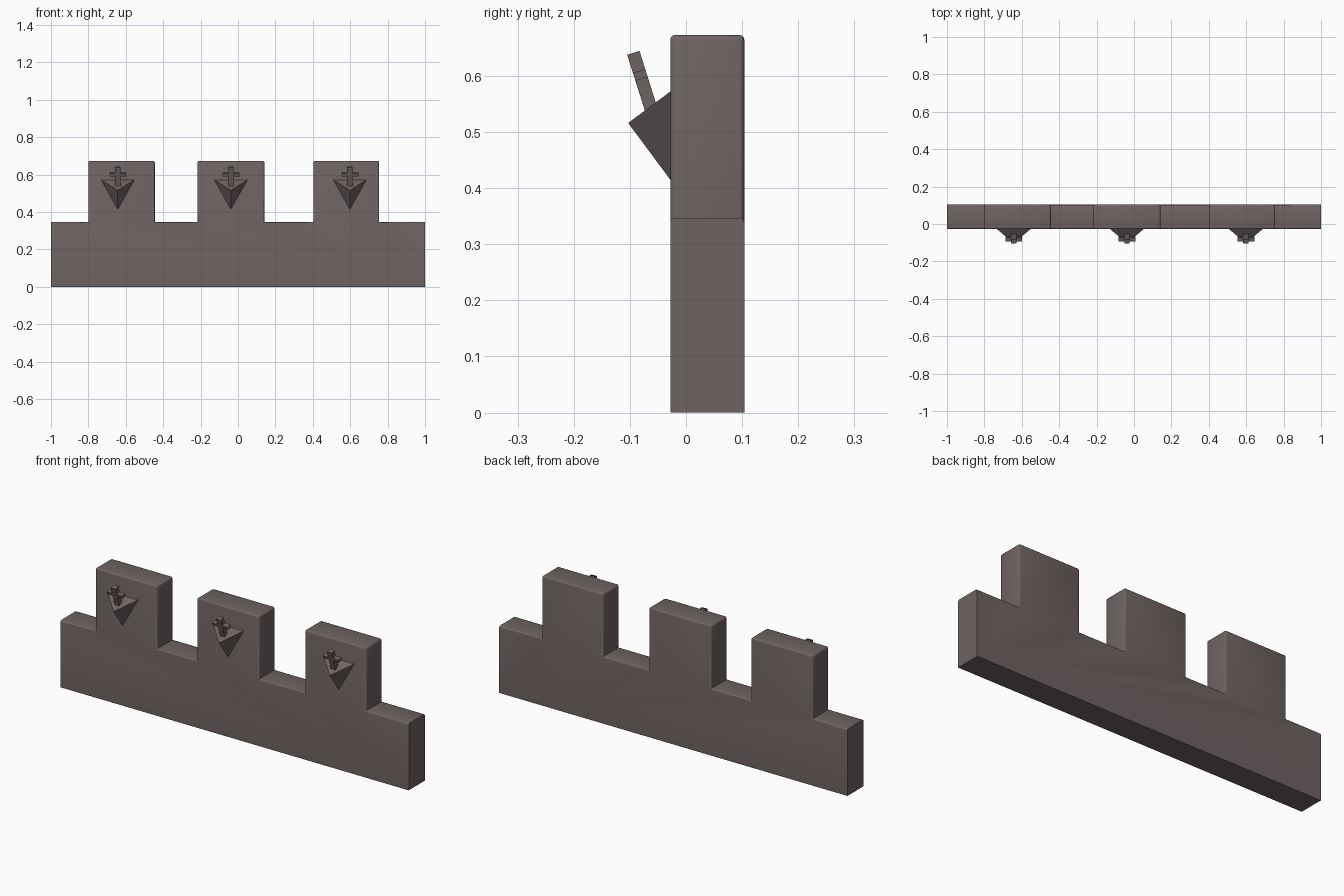
import bpy, bmesh, math
from mathutils import Matrix, Vector

if "Cube" in bpy.data.objects:
    bpy.data.objects.remove(bpy.data.objects["Cube"])

stone = bpy.data.materials.new("dark_stone")
stone.diffuse_color = (0.155, 0.125, 0.122, 1)
stone.use_nodes = True
stone.node_tree.nodes["Principled BSDF"].inputs["Base Color"].default_value = stone.diffuse_color

FRONT, BACK = -0.028, 0.104
STEP, TOP = 0.347, 0.673
MERLONS = [(-0.80, -0.445), (-0.217, 0.141), (0.403, 0.755)]


def finish(name, bm):
    bmesh.ops.recalc_face_normals(bm, faces=bm.faces[:])
    mesh = bpy.data.meshes.new(name)
    bm.to_mesh(mesh)
    bm.free()
    mesh.materials.append(stone)
    obj = bpy.data.objects.new(name, mesh)
    bpy.context.collection.objects.link(obj)
    return obj


# Crenellated wall: stepped outline extruded through the thickness
outline = [(-1, 0), (-1, STEP)]
for left, right in MERLONS:
    outline += [(left, STEP), (left, TOP), (right, TOP), (right, STEP)]
outline += [(1, STEP), (1, 0)]

bm = bmesh.new()
face = bm.faces.new([bm.verts.new((x, FRONT, z)) for x, z in outline])
ext = bmesh.ops.extrude_face_region(bm, geom=[face])
bmesh.ops.translate(bm, vec=(0, BACK - FRONT, 0),
                    verts=[v for v in ext["geom"] if isinstance(v, bmesh.types.BMVert)])

# Round the stepped rim and the merlon top corners
rim = []
for e in bm.edges:
    a, b = e.verts[0].co, e.verts[1].co
    along_y = abs(a.y - b.y) > 0.01
    inner = max(abs(a.x), abs(b.x)) < 0.99 or abs(a.x - b.x) > 0.01
    if (along_y and a.z > 0.6) or (not along_y and min(a.z, b.z) > 0.3 and inner):
        rim.append(e)
bmesh.ops.bevel(bm, geom=rim, offset=0.009, segments=3, profile=0.5, affect='EDGES')
wall = finish("battlement_wall", bm)
bpy.context.view_layer.objects.active = wall
wall.select_set(True)
bpy.ops.object.shade_smooth_by_angle(angle=math.radians(35))
wall.select_set(False)


# Three-sided bracket projecting from the wall
def bracket(x):
    bm = bmesh.new()
    l, r, low, tip = [bm.verts.new(p) for p in (
        (x - 0.089, FRONT, 0.572), (x + 0.089, FRONT, 0.572),
        (x, FRONT, 0.415), (x, -0.103, 0.516))]
    for f in ((l, r, tip), (l, tip, low), (r, low, tip), (l, low, r)):
        bm.faces.new(f)
    finish("wall_bracket", bm)


# Leaning cross, outlined from its half profile and mirrored
def cross(x):
    half = [(0.014, -0.070), (0.014, -0.008), (0.045, -0.008),
            (0.045, 0.007), (0.014, 0.007), (0.014, 0.041)]
    pts = half + [(-px, pz) for px, pz in reversed(half)]
    bm = bmesh.new()
    face = bm.faces.new([bm.verts.new((px, -0.0115, pz)) for px, pz in pts])
    ext = bmesh.ops.extrude_face_region(bm, geom=[face])
    bmesh.ops.translate(bm, vec=(0, 0.023, 0),
                        verts=[v for v in ext["geom"] if isinstance(v, bmesh.types.BMVert)])
    bm.transform(Matrix.Translation(Vector((x, -0.0815, 0.602)))
                 @ Matrix.Rotation(math.radians(17.5), 4, 'X'))
    finish("bracket_cross", bm)


for x in (-0.643, -0.038, 0.598):
    bracket(x)
    cross(x)
